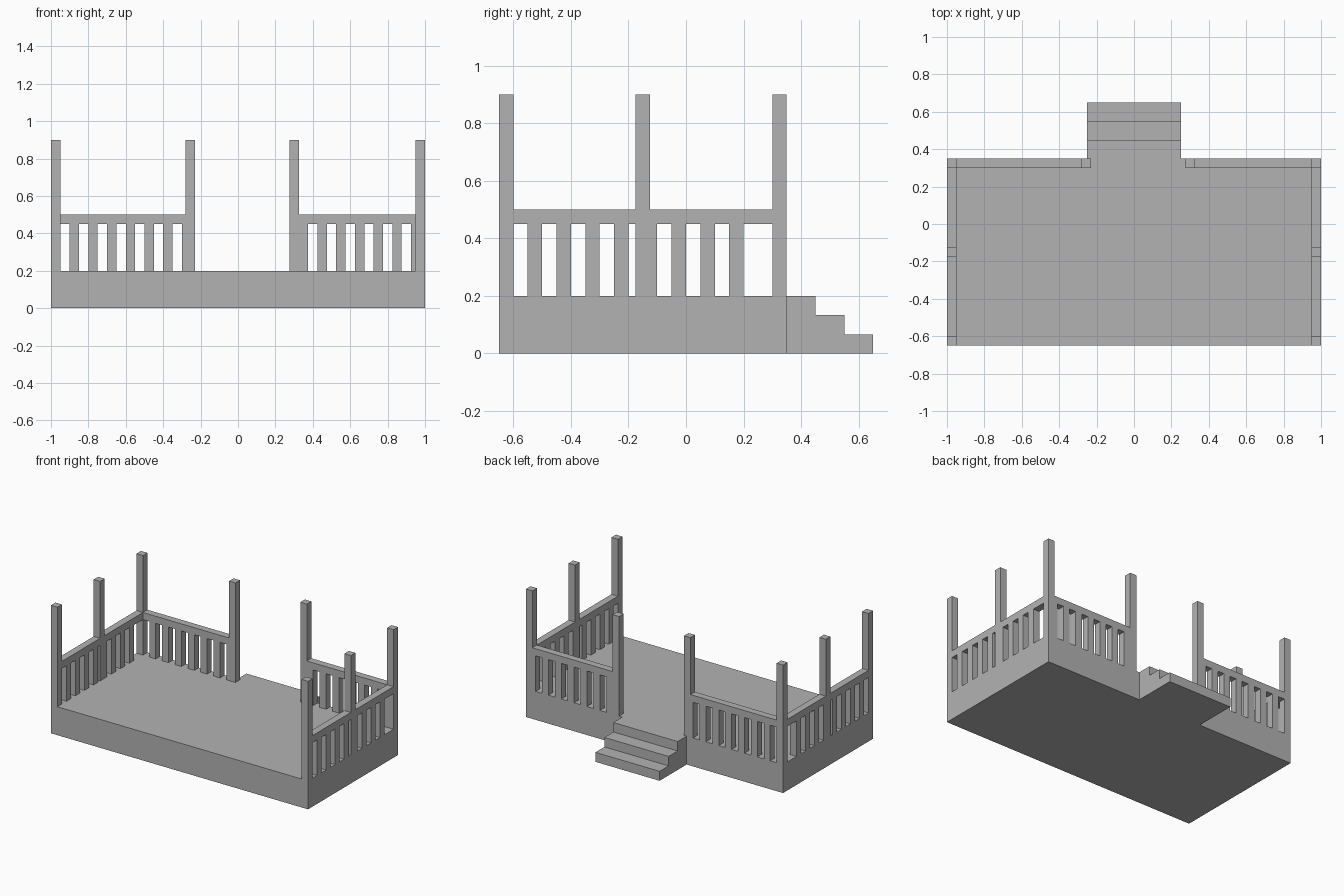
import bpy
import bmesh

cube = bpy.data.objects.get("Cube")
if cube:
    bpy.data.objects.remove(cube, do_unlink=True)

# One plain grey for the whole porch
grey = bpy.data.materials.new("plain grey")
grey.use_nodes = True
colour = (0.45, 0.45, 0.45, 1)
grey.diffuse_color = colour
grey.node_tree.nodes["Principled BSDF"].inputs["Base Color"].default_value = colour

W = 0.05                      # thickness of posts, rails and balusters
FLOOR, RAIL, TOP = 0.2, 0.45, 0.9
FRONT, BACK = -0.65, 0.35


def finish(name, bm):
    mesh = bpy.data.meshes.new(name)
    bmesh.ops.recalc_face_normals(bm, faces=bm.faces)
    bm.to_mesh(mesh)
    bm.free()
    mesh.materials.append(grey)
    obj = bpy.data.objects.new(name, mesh)
    bpy.context.collection.objects.link(obj)
    return obj


def box(name, x0, x1, y0, y1, z0, z1):
    bm = bmesh.new()
    bmesh.ops.create_cube(bm, size=1)
    for v in bm.verts:
        v.co.x = x1 if v.co.x > 0 else x0
        v.co.y = y1 if v.co.y > 0 else y0
        v.co.z = z1 if v.co.z > 0 else z0
    return finish(name, bm)


def post(name, x, y):
    box(name, x, x + W, y, y + W, FLOOR, TOP)


# Deck
box("deck", -1, 1, FRONT, BACK, 0, FLOOR)

# Steps, extruded from a stair profile
profile = [(BACK, 0)]
y = BACK
for i in range(3):
    z = FLOOR * (3 - i) / 3
    profile += [(y, z), (y + 0.1, z)]
    y += 0.1
profile.append((y, 0))
bm = bmesh.new()
side = bm.faces.new([bm.verts.new((-0.25, py, pz)) for py, pz in profile])
moved = bmesh.ops.extrude_face_region(bm, geom=[side], use_keep_orig=True)["geom"]
bmesh.ops.translate(bm, vec=(0.5, 0, 0),
                    verts=[v for v in moved if isinstance(v, bmesh.types.BMVert)])
finish("back_steps", bm)

# Side railings with three posts each
for label, x in (("right", -1), ("left", 1 - W)):
    for place, y in (("front", FRONT), ("middle", -0.175), ("back", BACK - W)):
        post(f"{label}_{place}_post", x, y)
    box(f"{label}_side_rail", x, x + W, FRONT + W, BACK - W, RAIL, RAIL + W)
    for i in range(8):
        y = -0.55 + 0.1 * i
        box(f"{label}_side_baluster_{i + 1}", x, x + W, y, y + W, FLOOR, RAIL)

# Back railings on either side of the steps
for label, inner, start, x0, x1 in (("right", -0.28, -0.9, -0.95, -0.25),
                                    ("left", 0.275, 0.325, 0.3, 0.95)):
    post(f"{label}_step_post", inner, BACK - W)
    box(f"{label}_back_rail", x0, x1, BACK - W, BACK, RAIL, RAIL + W)
    for i in range(7):
        x = start + 0.1 * i
        box(f"{label}_back_baluster_{i + 1}", x, x + W, BACK - W, BACK, FLOOR, RAIL)
